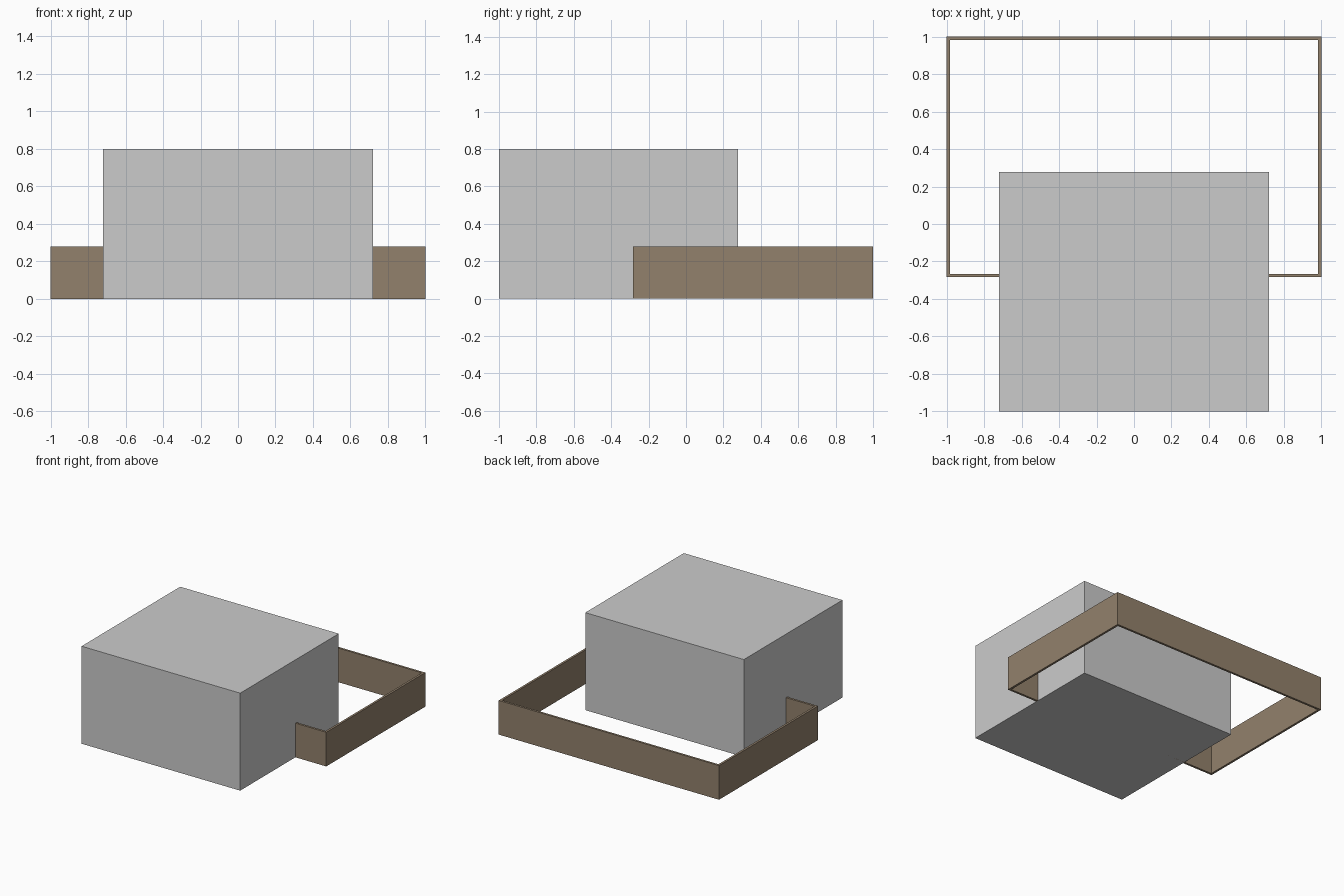
import bpy

if "Cube" in bpy.data.objects:
    bpy.data.objects.remove(bpy.data.objects["Cube"])


def new_object(name, verts, faces):
    mesh = bpy.data.meshes.new(name)
    mesh.from_pydata(verts, [], faces)
    obj = bpy.data.objects.new(name, mesh)
    bpy.context.collection.objects.link(obj)
    return obj


def rectangle(x, y0, y1, z):
    return [(-x, y0, z), (x, y0, z), (x, y1, z), (-x, y1, z)]


# House block
bpy.ops.mesh.primitive_cube_add(size=1, location=(0, -0.361, 0.4))
house = bpy.context.object
house.name = "house_block"
house.scale = (1.44, 1.278, 0.8)

# Yard fence: closed rectangular ring running through the house
X, Y0, Y1, H, T = 1.0, -0.284, 1.0, 0.28, 0.018
verts = []
for z in (0, H):
    verts += rectangle(X, Y0, Y1, z) + rectangle(X - T, Y0 + T, Y1 - T, z)
faces = []
for i in range(4):
    j = (i + 1) % 4
    faces += [
        (i, j, 8 + j, 8 + i),            # outer wall
        (4 + j, 4 + i, 12 + i, 12 + j),  # inner wall
        (8 + i, 8 + j, 12 + j, 12 + i),  # top rim
        (j, i, 4 + i, 4 + j),            # bottom rim
    ]
fence = new_object("yard_fence", verts, faces)

# Fence colour
wood = bpy.data.materials.new("fence_brown")
wood.diffuse_color = (0.29, 0.22, 0.15, 1)
wood.use_nodes = True
wood.node_tree.nodes["Principled BSDF"].inputs["Base Color"].default_value = wood.diffuse_color
fence.data.materials.append(wood)
